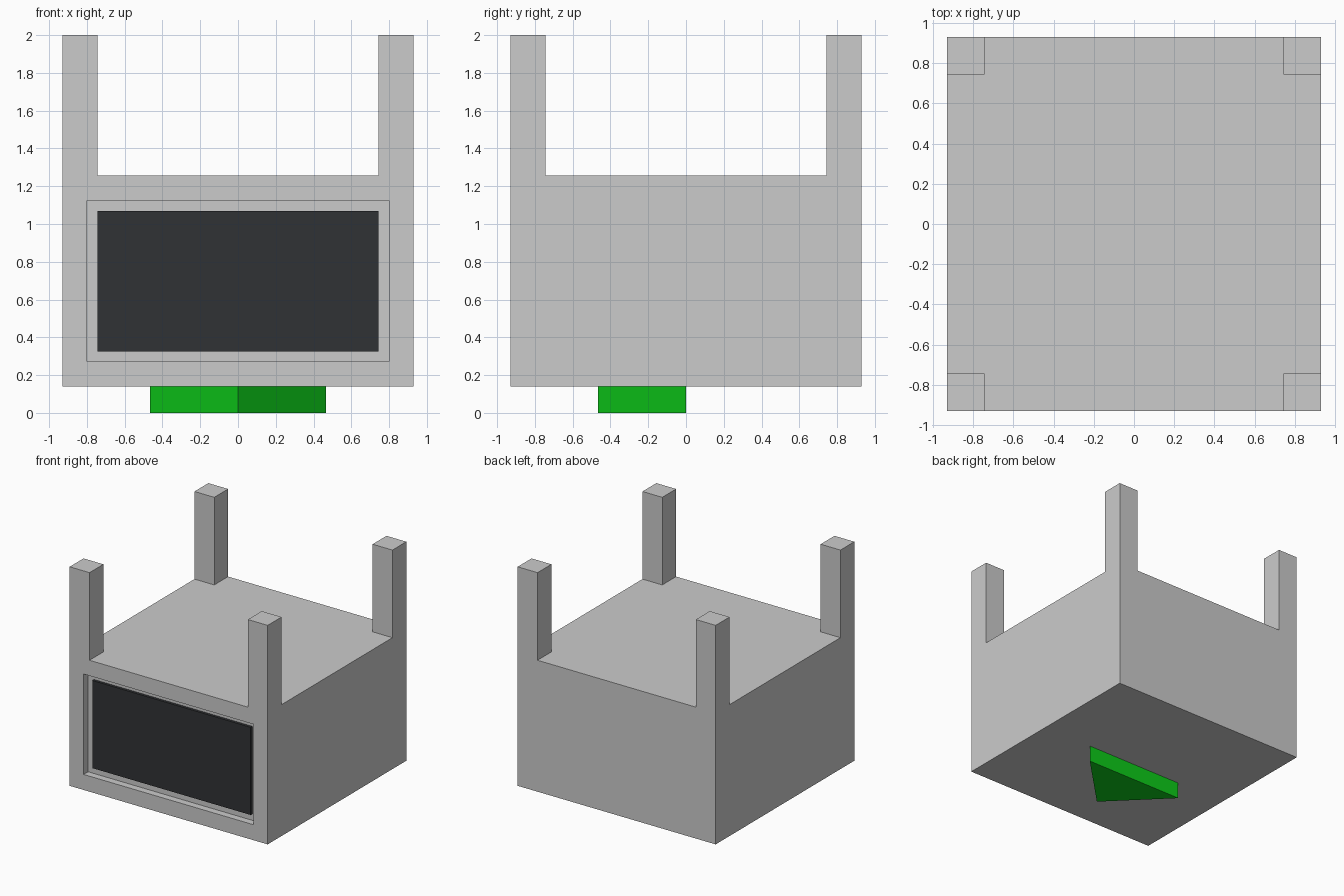
import bpy, bmesh

if "Cube" in bpy.data.objects:
    bpy.data.objects.remove(bpy.data.objects["Cube"])

U = 0.186            # base unit: the body is 10 x 10 x 6 units
H = 5 * U            # half width
Z0 = 0.14            # underside of the body
Z1 = Z0 + 6 * U      # top of the body
RECESS = 0.06        # depth of the front opening
SCREEN = 0.037       # depth of the screen surface


def material(name, color):
    m = bpy.data.materials.new(name)
    m.diffuse_color = (*color, 1)
    m.use_nodes = True
    m.node_tree.nodes["Principled BSDF"].inputs["Base Color"].default_value = m.diffuse_color
    return m


def finish(bm, name, mat=None):
    bmesh.ops.recalc_face_normals(bm, faces=bm.faces)
    me = bpy.data.meshes.new(name)
    bm.to_mesh(me)
    bm.free()
    ob = bpy.data.objects.new(name, me)
    bpy.context.collection.objects.link(ob)
    if mat:
        me.materials.append(mat)
    return ob


def box(lo, hi):
    bm = bmesh.new()
    bmesh.ops.create_cube(bm, size=1)
    for v in bm.verts:
        v.co = [a + (c + 0.5) * (b - a) for a, b, c in zip(lo, hi, v.co)]
    return bm


dark = material("dark_screen", (0.03, 0.032, 0.035))
green = material("green", (0.004, 0.6, 0.01))

# Body with a rectangular recess in the front
bm = box((-H, -H, Z0), (H, H, Z1))
bm.normal_update()
front = min(bm.faces, key=lambda f: f.calc_center_median().y)
bmesh.ops.inset_region(bm, faces=[front], thickness=U)
ext = bmesh.ops.extrude_discrete_faces(bm, faces=[front])
bmesh.ops.translate(bm, vec=(0, RECESS, 0), verts=ext["faces"][0].verts)
finish(bm, "body")

# Dark screen sitting in the recess
finish(box((-H + U, -H + SCREEN, Z0 + U), (H - U, -H + RECESS, Z1 - U)), "screen", dark)

# Four corner posts
for sx, side in ((-1, "left"), (1, "right")):
    for sy, end in ((-1, "front"), (1, "back")):
        x, y = sx * (H - U / 2), sy * (H - U / 2)
        finish(box((x - U / 2, y - U / 2, Z1), (x + U / 2, y + U / 2, 2)),
               f"{end}_{side}_post")

# Green triangular foot, pointing to the front
bm = bmesh.new()
tri = bm.faces.new([bm.verts.new(p) for p in
                    ((-H / 2, 0, 0), (0, -H / 2, 0), (H / 2, 0, 0))])
ext = bmesh.ops.extrude_face_region(bm, geom=[tri], use_keep_orig=True)
bmesh.ops.translate(bm, vec=(0, 0, Z0),
                    verts=[g for g in ext["geom"] if isinstance(g, bmesh.types.BMVert)])
finish(bm, "arrow_foot", green)
